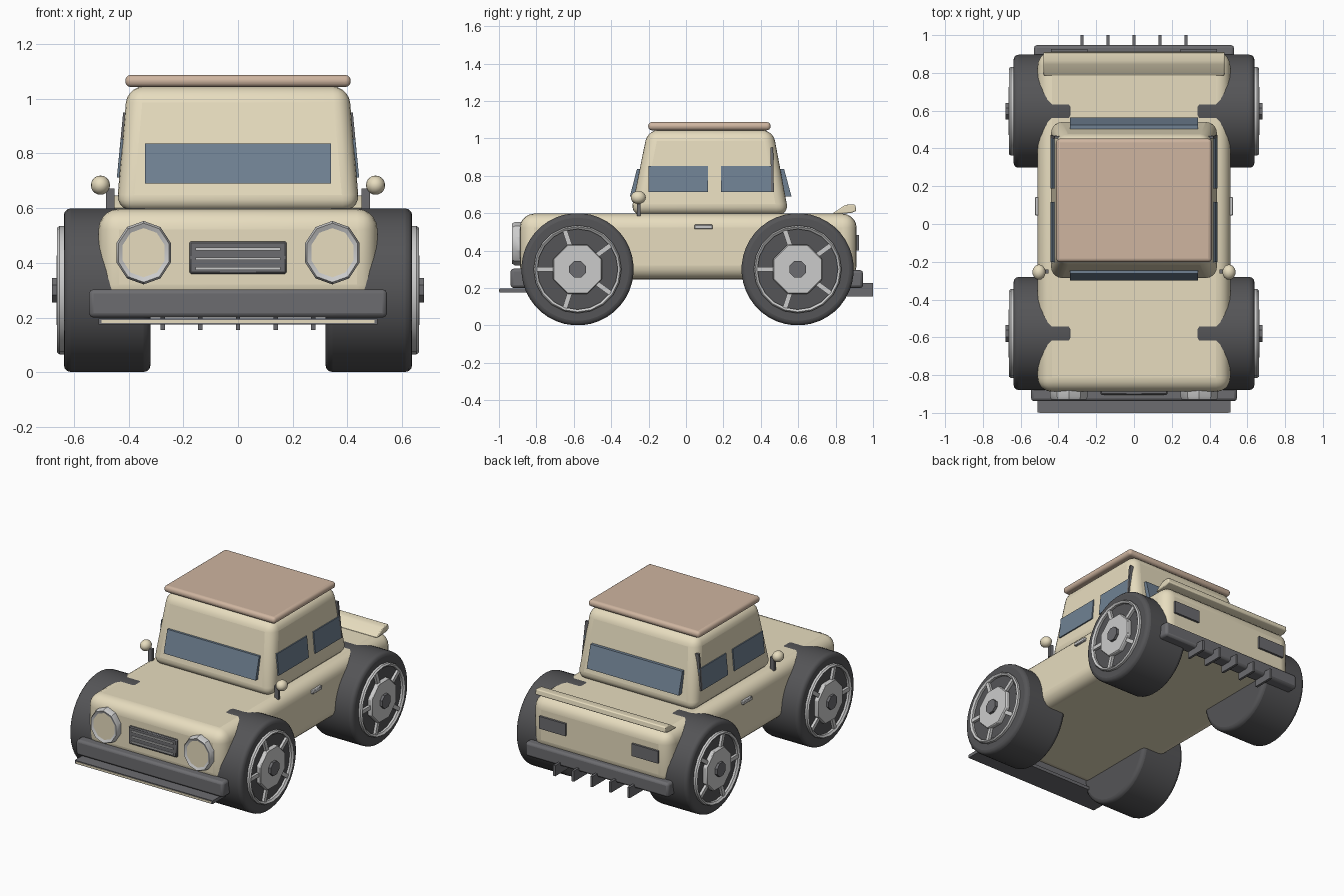
import bpy, bmesh
from math import pi, cos, sin, radians
from mathutils import Matrix, Vector

if "Cube" in bpy.data.objects:
    bpy.data.objects.remove(bpy.data.objects["Cube"])


def material(name, c):
    m = bpy.data.materials.new(name)
    m.diffuse_color = (*c, 1)
    m.use_nodes = True
    m.node_tree.nodes["Principled BSDF"].inputs["Base Color"].default_value = m.diffuse_color
    return m


CREAM = material("cream_paint", (0.80, 0.72, 0.52))
TAN = material("roof_tan", (0.62, 0.46, 0.35))
GLASS = material("glass", (0.16, 0.22, 0.29))
TYRE = material("rubber", (0.09, 0.09, 0.095))
DARK = material("dark_trim", (0.15, 0.15, 0.16))
METAL = material("light_metal", (0.6, 0.6, 0.62))


def finish(bm, name, mat, bevel=0, seg=3, mirror=False):
    bmesh.ops.recalc_face_normals(bm, faces=bm.faces)
    me = bpy.data.meshes.new(name)
    bm.to_mesh(me)
    bm.free()
    ob = bpy.data.objects.new(name, me)
    bpy.context.collection.objects.link(ob)
    me.materials.append(mat)
    if bevel:
        b = ob.modifiers.new("bevel", "BEVEL")
        b.width, b.segments, b.limit_method = bevel, seg, "ANGLE"
        b.angle_limit = radians(40)
    if mirror:
        ob.modifiers.new("mirror", "MIRROR").use_mirror_merge = False
    bpy.ops.object.select_all(action="DESELECT")
    ob.select_set(True)
    bpy.context.view_layer.objects.active = ob
    bpy.ops.object.shade_smooth_by_angle(angle=radians(32))
    return ob


def box(name, mat, x, y, z, top=None, **kw):
    """Box from ranges; top gives (x range, y range) of a tapered upper face."""
    bm = bmesh.new()
    tx, ty = top or (x, y)
    v = [bm.verts.new((a[i], b[j], h)) for a, b, h in ((x, y, z[0]), (tx, ty, z[1]))
         for i, j in ((0, 0), (1, 0), (1, 1), (0, 1))]
    bm.faces.new(v[:4])
    bm.faces.new(v[4:])
    for i in range(4):
        k = (i + 1) % 4
        bm.faces.new((v[i], v[k], v[k + 4], v[i + 4]))
    return finish(bm, name, mat, **kw)


def prism(name, mat, pts, depth, **kw):
    """Polygon extruded along a vector."""
    bm = bmesh.new()
    f = bm.faces.new([bm.verts.new(p) for p in pts])
    r = bmesh.ops.extrude_face_region(bm, geom=[f], use_keep_orig=True)
    bmesh.ops.translate(bm, vec=Vector(depth),
                        verts=[g for g in r["geom"] if isinstance(g, bmesh.types.BMVert)])
    return finish(bm, name, mat, **kw)


def disc(name, mat, c, r, x0, x1, n, **kw):
    """Cylinder along x."""
    bm = bmesh.new()
    m = Matrix.Translation(((x0 + x1) / 2, *c)) @ Matrix.Rotation(pi / 2, 4, "Y") @ Matrix.Rotation(pi / n, 4, "Z")
    bmesh.ops.create_cone(bm, cap_ends=True, segments=n, radius1=r, radius2=r, depth=x1 - x0, matrix=m)
    return finish(bm, name, mat, **kw)


def ring(name, mat, n, section, place, **kw):
    """Section of (radius, height) points swept round n steps; place maps (u, v, h)."""
    bm = bmesh.new()
    rows = [[bm.verts.new(place(r * cos(pi / 2 + 2 * pi * i / n), r * sin(pi / 2 + 2 * pi * i / n), h))
             for r, h in section] for i in range(n)]
    k = len(section)
    for i in range(n):
        for j in range(k):
            a, b = rows[i], rows[(i + 1) % n]
            bm.faces.new((a[j], b[j], b[(j + 1) % k], a[(j + 1) % k]))
    return finish(bm, name, mat, **kw)


# Body, cabin and roof
box("body", CREAM, (-.51, .51), (-.888, .912), (.245, .597), bevel=.075, seg=5)
box("cabin", CREAM, (-.445, .445), (-.297, .55), (.59, 1.045),
    top=((-.405, .405), (-.205, .465)), bevel=.06, seg=5)
box("roof_panel", TAN, (-.412, .412), (-.202, .452), (1.043, 1.087), bevel=.02, seg=4)

# Windows lying just proud of the sloping cabin sides
for name, y0, y1, d in (("windscreen", -.300, -.262, .04), ("rear_window", .564, .524, -.04)):
    prism(name, GLASS, [(-.34, y0, .69), (.34, y0, .69), (.34, y1, .837), (-.34, y1, .837)], (0, d, 0))
for name, a, b in (("front_side_window", -.2, .117), ("rear_side_window", .187, .468)):
    prism(name, GLASS, [(.443, a, .712), (.443, b, .712), (.429, b, .853), (.429, a, .853)],
          (-.03, 0, 0), mirror=True)
prism("window_pillar", DARK, [(.443, .455, .712), (.443, .47, .712), (.42, .466, .95), (.42, .452, .95)],
      (-.03, 0, 0), mirror=True)

# Wheels
for end, cy in (("front", -.58), ("rear", .597)):
    c = (cy, .3)
    disc(end + "_tyre", TYRE, c, .3, .32, .637, 40, bevel=.025, mirror=True)
    ring(end + "_rim", METAL, 20, [(.215, .63), (.235, .63), (.235, .652), (.228, .662), (.215, .652)],
         lambda u, v, h: (h, cy + u, .3 + v), mirror=True)
    disc(end + "_hub", METAL, c, .142, .63, .664, 8, bevel=.005, seg=1, mirror=True)
    disc(end + "_hub_nut", DARK, c, .048, .66, .681, 8, mirror=True)
    for i in range(5):
        t = pi + 2 * pi * i / 5
        d, s = Vector((0, cos(t), sin(t))), Vector((0, -sin(t), cos(t))) * .013
        o = Vector((.63, *c))
        prism(f"{end}_spoke_{i + 1}", METAL, [o + d * .1 - s, o + d * .222 - s, o + d * .222 + s, o + d * .1 + s],
              (.024, 0, 0), mirror=True)

# Headlights
def lamp(u, v, h):
    return (.345 + u * .9, h, .437 + v)


ring("headlight_ring", METAL, 10, [(.09, -.87), (.116, -.87), (.116, -.915), (.108, -.93), (.09, -.922)],
     lamp, mirror=True)
prism("headlight_lens", CREAM, [lamp(.095 * cos(pi / 2 + pi * i / 5), .095 * sin(pi / 2 + pi * i / 5), -.922)
                                for i in range(10)], (0, .05, 0), mirror=True)

# Grille
box("grille", DARK, (-.178, .178), (-.904, -.86), (.36, .478), bevel=.006, seg=1)
for i in range(3):
    z = .379 + .036 * i
    box(f"grille_bar_{i + 1}", METAL, (-.155, .155), (-.911, -.89), (z - .005, z + .005))

# Bumpers, splitter, diffuser and tail lights
box("front_bumper", DARK, (-.545, .545), (-.938, -.845), (.2, .303), bevel=.016, seg=2)
box("rear_bumper", DARK, (-.53, .53), (.85, .947), (.2, .295), bevel=.016, seg=2)
box("front_splitter", DARK, (-.51, .51), (-.997, -.82), (.175, .197))
box("splitter_trim", CREAM, (-.5, .5), (-1.0, -.98), (.18, .191))
for i in range(5):
    x = -.275 + .1375 * i
    box(f"diffuser_fin_{i + 1}", DARK, (x - .008, x + .008), (.86, 1.0), (.155, .226))
box("tail_light", DARK, (.245, .44), (.88, .926), (.4, .482), mirror=True)

# Rear spoiler
prism("spoiler", CREAM, [(-.48, .782, .597), (-.48, .845, .64), (-.48, .865, .646), (-.48, .905, .646),
                         (-.48, .911, .612), (-.48, .88, .6)], (.96, 0, 0), bevel=.006, seg=2)

# Door handles and wing mirrors
box("door_handle", METAL, (.5, .525), (.045, .143), (.514, .538), bevel=.004, seg=1, mirror=True)
box("mirror_stalk", DARK, (.452, .482), (-.262, -.242), (.585, .672), mirror=True)
box("mirror_arm", DARK, (.465, .5), (-.26, -.244), (.655, .672), mirror=True)
bm = bmesh.new()
bmesh.ops.create_uvsphere(bm, u_segments=16, v_segments=10, radius=.035,
                          matrix=Matrix.Translation((.503, -.255, .684)) @ Matrix.Diagonal((1, 1.15, 1, 1)))
finish(bm, "wing_mirror", CREAM, mirror=True)
